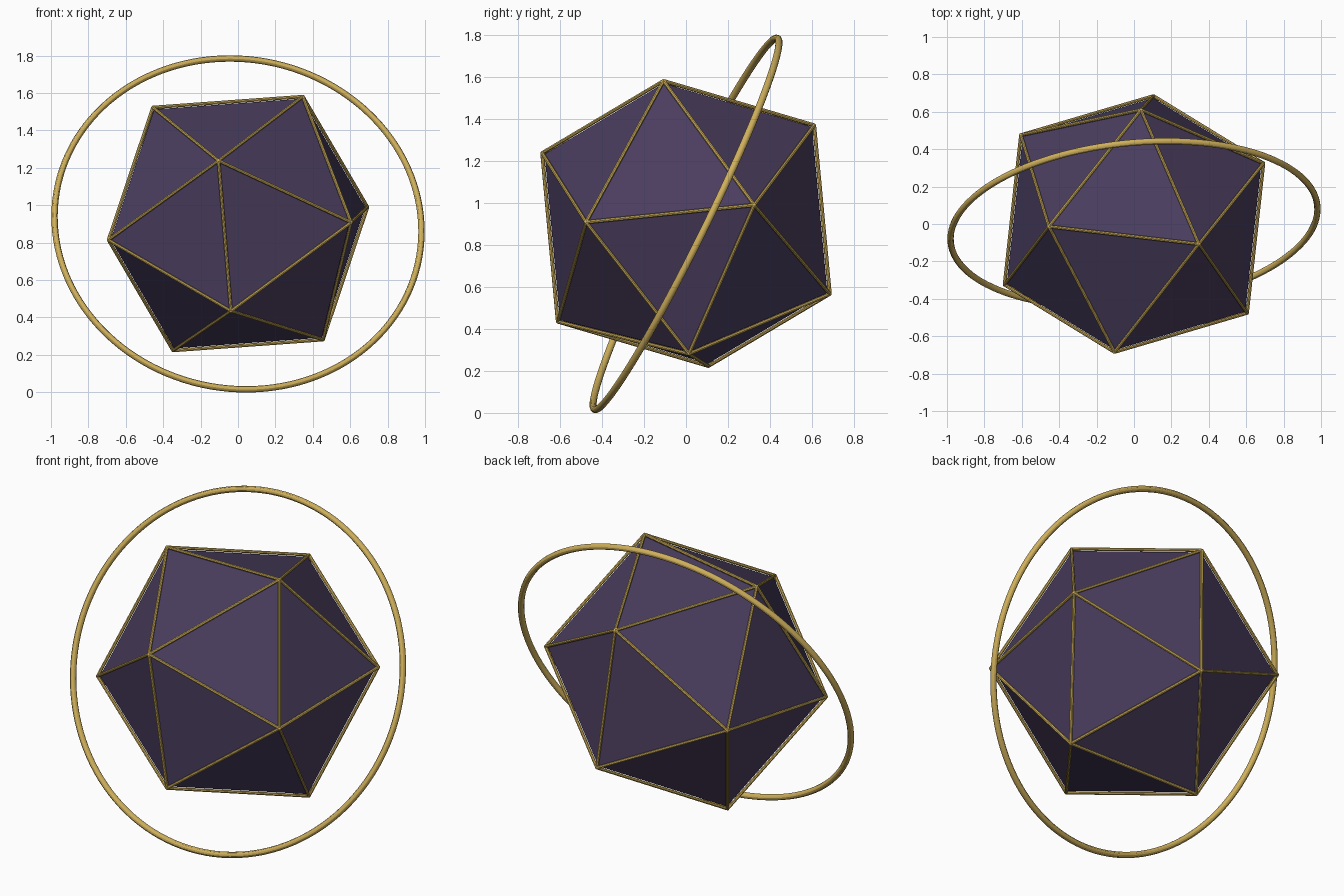
import bpy, bmesh
from mathutils import Vector, Matrix

if "Cube" in bpy.data.objects:
    bpy.data.objects.remove(bpy.data.objects["Cube"])

CENTRE = Vector((0, 0, 0.902))


def material(name, rgb):
    m = bpy.data.materials.new(name)
    m.diffuse_color = (*rgb, 1)
    m.use_nodes = True
    m.node_tree.nodes["Principled BSDF"].inputs["Base Color"].default_value = m.diffuse_color
    return m


purple = material("dark purple", (0.068, 0.047, 0.112))
gold = material("gold", (0.62, 0.43, 0.105))

# Orientation of the solid: one corner direction and one neighbouring corner
pole = Vector((0.35, -0.108, 0.685)).normalized()
side = Vector((0.61, -0.48, 0.006))
x_axis = (side - pole * side.dot(pole)).normalized()
tilt = Matrix((x_axis, pole.cross(x_axis), pole)).transposed().to_4x4()


def icosahedron(radius):
    bm = bmesh.new()
    bmesh.ops.create_icosphere(bm, subdivisions=1, radius=radius,
                               matrix=Matrix.Translation(CENTRE) @ tilt)
    return bm


def finish(bm, name, mat):
    mesh = bpy.data.meshes.new(name)
    bm.to_mesh(mesh)
    bm.free()
    mesh.materials.append(mat)
    ob = bpy.data.objects.new(name, mesh)
    bpy.context.collection.objects.link(ob)
    return ob


def smooth(ob):
    bpy.ops.object.select_all(action='DESELECT')
    ob.select_set(True)
    bpy.context.view_layer.objects.active = ob
    bpy.ops.object.shade_smooth_by_angle()


# Flat-faced core
finish(icosahedron(0.757), "core", purple)

# Thin round rods along every edge, with a small bead at each corner
cage = icosahedron(0.77)
rods = bmesh.new()
for e in cage.edges:
    a, b = (v.co for v in e.verts)
    turn = (b - a).to_track_quat('Z', 'Y').to_matrix().to_4x4()
    bmesh.ops.create_cone(rods, cap_ends=True, segments=8, radius1=0.009,
                          radius2=0.009, depth=(b - a).length,
                          matrix=Matrix.Translation((a + b) / 2) @ turn)
for v in cage.verts:
    bmesh.ops.create_icosphere(rods, subdivisions=2, radius=0.009,
                               matrix=Matrix.Translation(v.co))
cage.free()
smooth(finish(rods, "edge_rods", gold))

# Large tilted ring around the core
normal = Vector((0.09, -0.893, 0.44))
bpy.ops.mesh.primitive_torus_add(
    major_radius=0.985, minor_radius=0.017, major_segments=128, minor_segments=12,
    location=(0, 0, 0.9), rotation=normal.to_track_quat('Z', 'Y').to_euler())
ring = bpy.context.object
ring.name = "orbit_ring"
ring.data.materials.append(gold)
smooth(ring)
